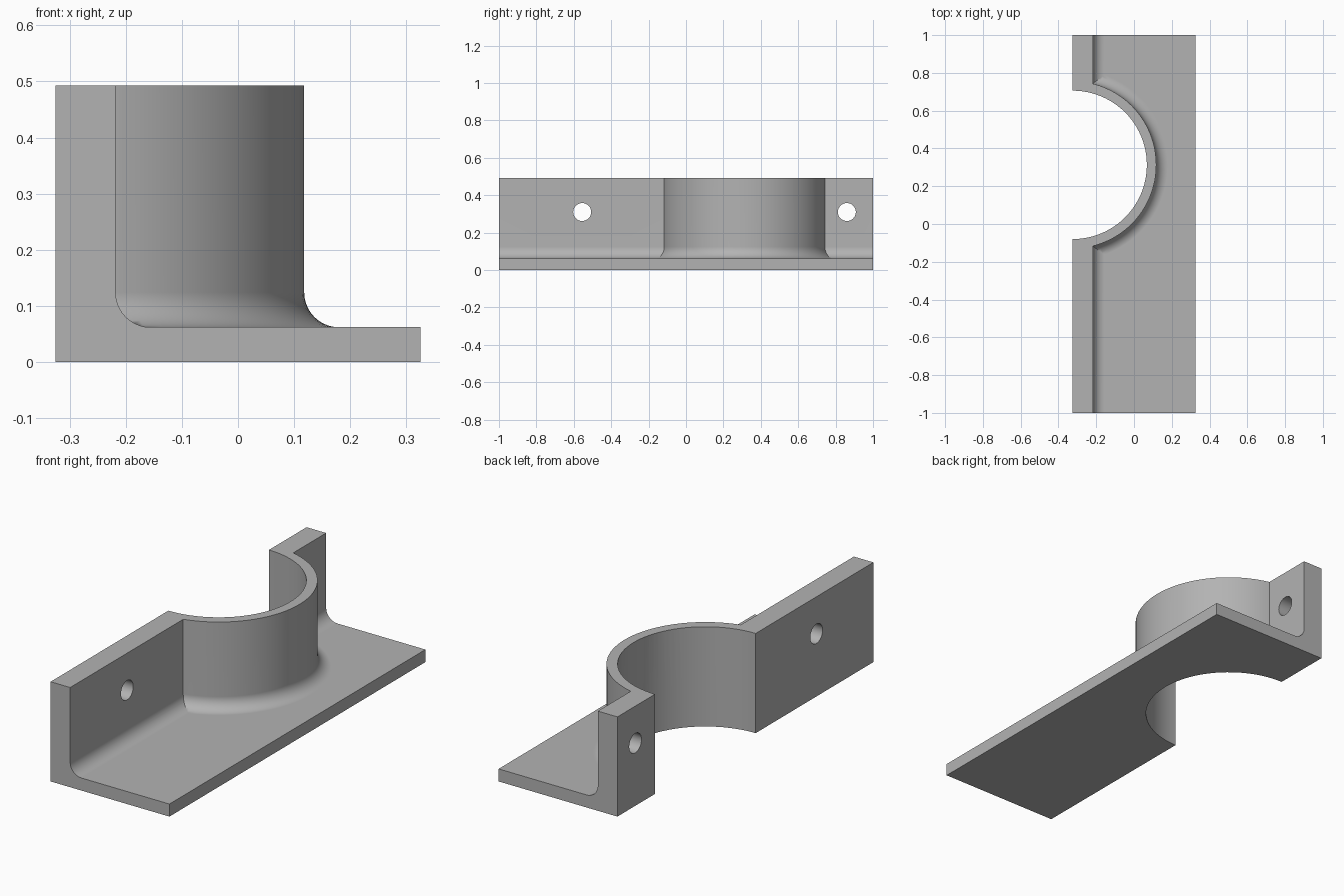
import bpy, bmesh
from math import cos, sin, pi
from mathutils import Matrix, Vector

cube = bpy.data.objects.get("Cube")
if cube:
    bpy.data.objects.remove(cube, do_unlink=True)

HALF_W, HEIGHT, BASE_T = 0.325, 0.493, 0.062
WALL_X, FILLET = -0.218, 0.062
CENTRE_Y, R_IN, R_OUT = 0.313, 0.393, 0.443
OVER = 0.08  # surplus that the trimming cuts remove

grey = bpy.data.materials.new("plain grey")
grey.use_nodes = True
colour = (0.45, 0.45, 0.45, 1)
grey.diffuse_color = colour
grey.node_tree.nodes["Principled BSDF"].inputs["Base Color"].default_value = colour


def finish(name, bm):
    bmesh.ops.recalc_face_normals(bm, faces=bm.faces)
    mesh = bpy.data.meshes.new(name)
    bm.to_mesh(mesh)
    bm.free()
    mesh.materials.append(grey)
    obj = bpy.data.objects.new(name, mesh)
    bpy.context.collection.objects.link(obj)
    return obj


def box(name, low, high):
    bm = bmesh.new()
    low, high = Vector(low), Vector(high)
    bmesh.ops.create_cube(bm, size=1, matrix=Matrix.Translation((low + high) / 2)
                          @ Matrix.Diagonal((*(high - low), 1)))
    return finish(name, bm)


def cylinder(name, radius, depth, centre, axis, segments):
    bm = bmesh.new()
    turn = Matrix.Rotation(pi / 2, 4, "Y") if axis == "X" else Matrix()
    bmesh.ops.create_cone(bm, cap_ends=True, segments=segments, radius1=radius,
                          radius2=radius, depth=depth,
                          matrix=Matrix.Translation(centre) @ turn)
    return finish(name, bm)


def fillet(x):
    """Concave quarter round from an upright face at x down to the base top."""
    steps = 10
    return [(x + FILLET * (1 - cos(a)), BASE_T + FILLET * (1 - sin(a)))
            for a in (i * pi / 2 / steps for i in range(steps + 1))]


def combine(target, other, operation):
    mod = target.modifiers.new(operation, "BOOLEAN")
    mod.object, mod.operation, mod.solver = other, operation, "EXACT"
    bpy.context.view_layer.objects.active = target
    bpy.ops.object.modifier_apply(modifier=mod.name)
    bpy.data.objects.remove(other, do_unlink=True)


# L-shaped bar: base plate, upright wall and the fillet between them
bm = bmesh.new()
profile = [(-HALF_W - OVER, 0), (-HALF_W - OVER, HEIGHT + OVER), (WALL_X, HEIGHT + OVER)]
profile += fillet(WALL_X) + [(HALF_W, BASE_T), (HALF_W, 0)]
face = bm.faces.new([bm.verts.new((x, -1, z)) for x, z in profile])
moved = bmesh.ops.extrude_face_region(bm, geom=[face])["geom"]
bmesh.ops.translate(bm, vec=(0, 2, 0),
                    verts=[v for v in moved if isinstance(v, bmesh.types.BMVert)])
bracket = finish("saddle_bracket", bm)

# Round saddle with a flared foot, turned about the bore axis
bm = bmesh.new()
rim = [(0, HEIGHT + OVER / 2), (R_OUT, HEIGHT + OVER / 2)] + fillet(R_OUT)
rim += [(R_OUT + FILLET, BASE_T / 2), (0, BASE_T / 2)]
verts = [bm.verts.new((-HALF_W + r, CENTRE_Y, z)) for r, z in rim]
edges = [bm.edges.new(pair) for pair in zip(verts, verts[1:])]
bmesh.ops.spin(bm, geom=verts + edges, cent=(-HALF_W, CENTRE_Y, 0), axis=(0, 0, 1),
               angle=2 * pi, steps=96)
bmesh.ops.remove_doubles(bm, verts=bm.verts, dist=0.0001)
combine(bracket, finish("saddle", bm), "UNION")

# Bore, bolt holes, and trimming of the back and top
combine(bracket, cylinder("bore", R_IN, 3, (-HALF_W, CENTRE_Y, 0), "Z", 96), "DIFFERENCE")
for y in (-0.555, 0.86):
    combine(bracket, cylinder("bolt_hole", 0.048, 0.6, (-HALF_W, y, 0.31), "X", 40), "DIFFERENCE")
combine(bracket, box("back_trim", (-2, -2, -1), (-HALF_W, 2, 2)), "DIFFERENCE")
combine(bracket, box("top_trim", (-2, -2, HEIGHT), (2, 2, 2)), "DIFFERENCE")

# Smooth curved faces, crisp edges, flat plates
bpy.ops.object.select_all(action="DESELECT")
bracket.select_set(True)
bpy.context.view_layer.objects.active = bracket
bpy.ops.object.shade_smooth_by_angle(angle=pi / 6)
weighted = bracket.modifiers.new("flat plates", "WEIGHTED_NORMAL")
weighted.keep_sharp = True
